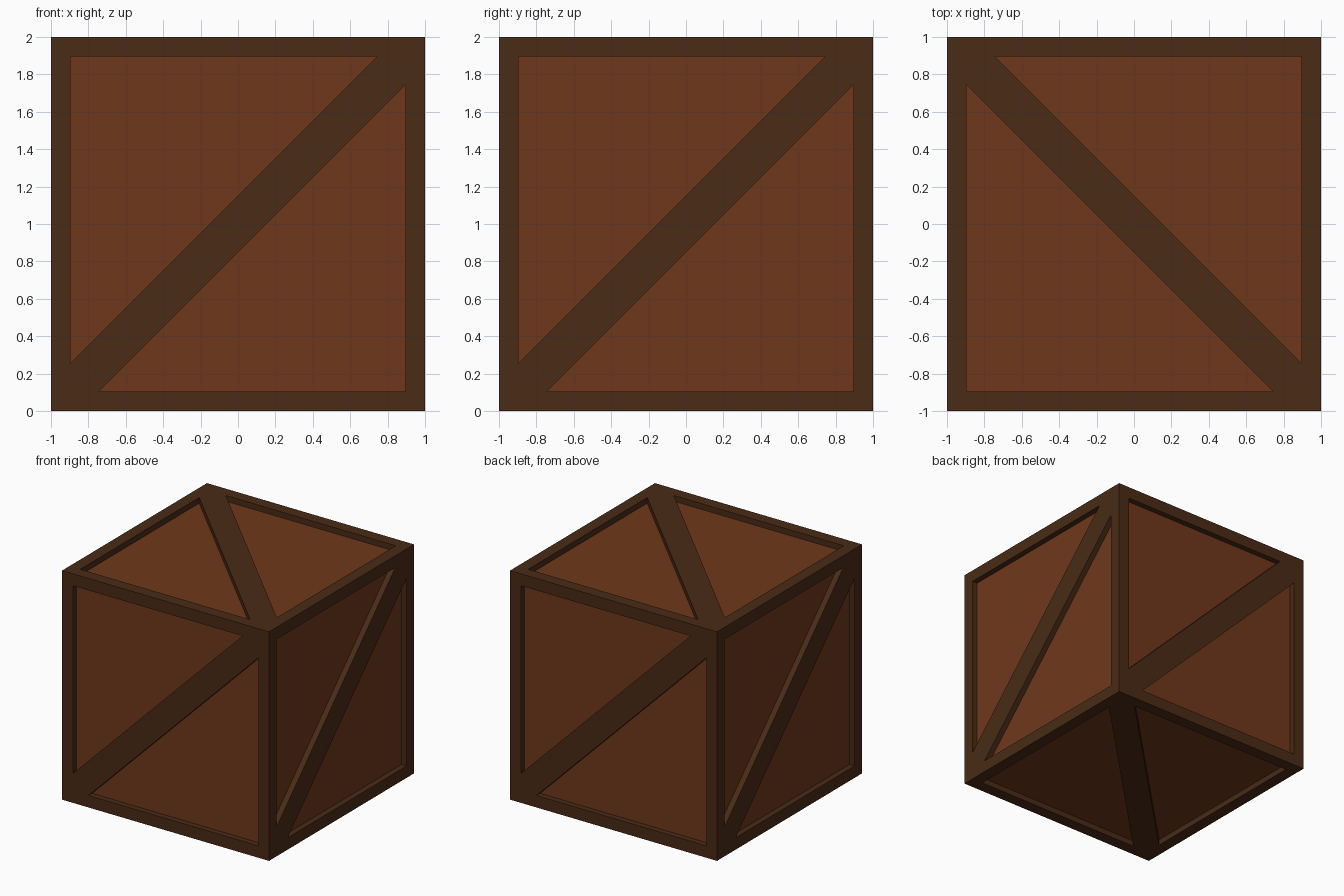
import bpy, bmesh
from mathutils import Vector

if "Cube" in bpy.data.objects:
    bpy.data.objects.remove(bpy.data.objects["Cube"])

EDGE = 0.896    # inner edge of the border
GAP = 0.152     # offset of the diagonal brace's edges
DEPTH = 0.05    # panel recess


def material(name, color):
    mat = bpy.data.materials.new(name)
    mat.diffuse_color = (*color, 1)
    mat.use_nodes = True
    mat.node_tree.nodes["Principled BSDF"].inputs["Base Color"].default_value = mat.diffuse_color
    return mat


def finish(bm, name, mat):
    mesh = bpy.data.meshes.new(name)
    bm.to_mesh(mesh)
    bm.free()
    mesh.materials.append(mat)
    obj = bpy.data.objects.new(name, mesh)
    obj.location.z = 1
    bpy.context.collection.objects.link(obj)
    return obj


def add_side(bm, u, v):
    """One crate side: border, diagonal brace from (-u,-v) to (+u,+v), recess walls."""
    u, v = Vector(u), Vector(v)
    n = u.cross(v)

    def vert(a, b, h=1.0):
        return bm.verts.new(u * a + v * b + n * h)

    e, i = EDGE, EDGE - GAP
    A, B, C, D = [vert(*c) for c in ((-1, -1), (1, -1), (1, 1), (-1, 1))]
    low = [(-i, -e), (e, -e), (e, i)]
    high = [(i, e), (-e, e), (-e, -i)]
    p, q, r = [vert(*c) for c in low]
    s, t, w = [vert(*c) for c in high]
    # border and brace, all flush
    for face in ((A, B, q, p), (B, C, r, q), (C, D, t, s), (D, A, w, t), (A, p, r, C, s, w)):
        bm.faces.new(face)
    # walls down to the panel
    for top, pts in (((p, q, r), low), ((s, t, w), high)):
        base = [vert(*c, 1 - DEPTH) for c in pts]
        for k in range(3):
            m = (k + 1) % 3
            bm.faces.new((top[k], top[m], base[m], base[k]))


frame_wood = material("frame_wood", (0.068, 0.024, 0.008))
panel_wood = material("panel_wood", (0.159, 0.039, 0.011))

# Frame: front, right, back, left, top, bottom
X, Y, Z = Vector((1, 0, 0)), Vector((0, 1, 0)), Vector((0, 0, 1))
bm = bmesh.new()
for u, v in ((X, Z), (Y, Z), (-X, Z), (-Y, Z), (Y, -X), (Y, X)):
    add_side(bm, u, v)
bmesh.ops.remove_doubles(bm, verts=bm.verts, dist=0.0001)
finish(bm, "crate_frame", frame_wood)

# Recessed panels: a box showing through the frame openings
bm = bmesh.new()
bmesh.ops.create_cube(bm, size=2 * (1 - DEPTH))
finish(bm, "crate_panels", panel_wood)
